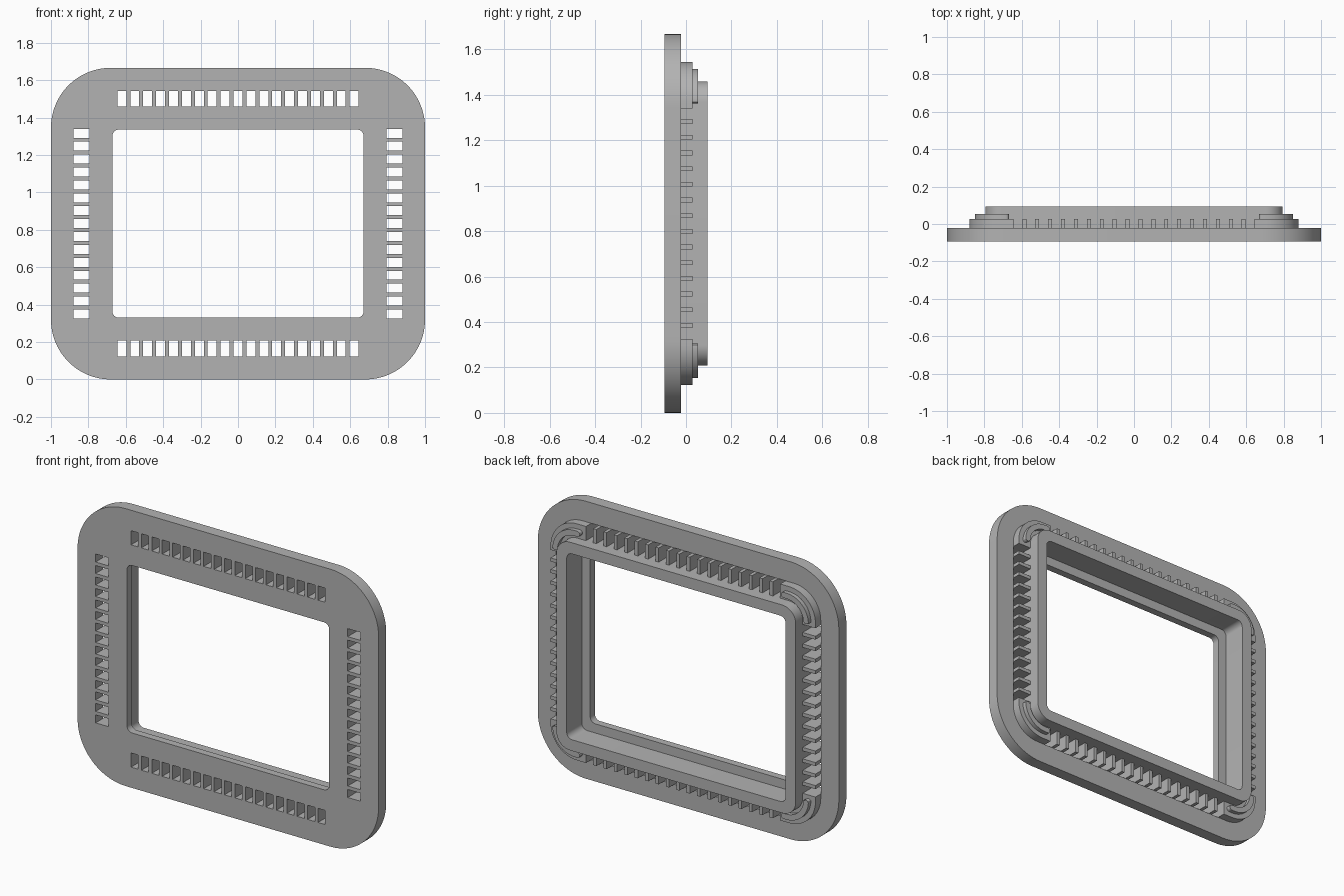
import bpy, bmesh, math
from mathutils import Vector

if "Cube" in bpy.data.objects:
    bpy.data.objects.remove(bpy.data.objects["Cube"], do_unlink=True)

MID = 0.833          # height of the frame's centre
BACK = -0.022        # rear face of the plate
FRONT = -0.094

grey = bpy.data.materials.new("plain_grey")
grey.use_nodes = True
colour = (0.45, 0.45, 0.45, 1)
grey.diffuse_color = colour
grey.node_tree.nodes["Principled BSDF"].inputs["Base Color"].default_value = colour


def rounded(hx, hz, r, steps=16):
    """Rounded rectangle outline centred on the origin."""
    pts = []
    for k, (sx, sz) in enumerate([(1, 1), (-1, 1), (-1, -1), (1, -1)]):
        for i in range(steps + 1):
            a = math.pi / 2 * (k + i / steps)
            pts.append((sx * (hx - r) + r * math.cos(a), sz * (hz - r) + r * math.sin(a)))
    return pts


def box(cx, cz, w, h):
    return [(cx + sx * w / 2, cz + sz * h / 2) for sx, sz in [(-1, -1), (1, -1), (1, 1), (-1, 1)]]


def extrude(name, outlines, y0, y1):
    """Fill outlines (inner ones become holes) and extrude from y0 to y1."""
    curve = bpy.data.curves.new(name, 'CURVE')
    curve.dimensions = '2D'
    curve.fill_mode = 'BOTH'
    curve.extrude = (y1 - y0) / 2
    for pts in outlines:
        spline = curve.splines.new('POLY')
        spline.points.add(len(pts) - 1)
        for p, (x, z) in zip(spline.points, pts):
            p.co = (x, z, 0, 1)
        spline.use_cyclic_u = True
    ob = bpy.data.objects.new(name, curve)
    bpy.context.collection.objects.link(ob)
    ob.location = (0, (y0 + y1) / 2, MID)
    ob.rotation_euler.x = math.pi / 2
    bpy.ops.object.select_all(action='DESELECT')
    ob.select_set(True)
    bpy.context.view_layer.objects.active = ob
    bpy.ops.object.convert(target='MESH')
    ob = bpy.context.object
    bpy.ops.object.transform_apply(location=True, rotation=True, scale=True)
    bm = bmesh.new()
    bm.from_mesh(ob.data)
    bmesh.ops.remove_doubles(bm, verts=bm.verts, dist=1e-5)
    bmesh.ops.recalc_face_normals(bm, faces=bm.faces)
    bm.to_mesh(ob.data)
    bm.free()
    ob.data.materials.clear()
    ob.data.materials.append(grey)
    bpy.ops.object.shade_smooth_by_angle(angle=math.radians(30))
    return ob


def corner_band(r0, r1, tail_x, tail_z, round_ends, sx, sz):
    """Quarter-ring outline with straight tails around one corner."""
    cx, cz = 0.705, 0.535
    n = 16
    arc = [math.pi / 2 * i / n for i in range(n + 1)]
    pts = [(cx + r1, cz - tail_z)]
    pts += [(cx + r1 * math.cos(a), cz + r1 * math.sin(a)) for a in arc]
    pts.append((cx - tail_x, cz + r1))
    mid, half = (r0 + r1) / 2, (r1 - r0) / 2
    caps = [math.pi * i / 8 for i in range(1, 8)] if round_ends else []
    pts += [(cx - tail_x - half * math.sin(a), cz + mid + half * math.cos(a)) for a in caps]
    pts.append((cx - tail_x, cz + r0))
    pts += [(cx + r0 * math.cos(a), cz + r0 * math.sin(a)) for a in reversed(arc)]
    pts.append((cx + r0, cz - tail_z))
    pts += [(cx + mid - half * math.cos(a), cz - tail_z - half * math.sin(a)) for a in caps]
    return [(sx * x, sz * z) for x, z in pts]


# Vent layout: slots along each side, fins between neighbouring slots
PITCH, SLOT, DEPTH = 0.069, 0.048, 0.085
OFF_X, OFF_Z = 0.8375, 0.6675


def vents(width, shift):
    cells = []
    for s in (-1, 1):
        cells += [box((i - 9 + shift) * PITCH, s * OFF_Z, width, DEPTH) for i in range(19 - int(2 * shift))]
        cells += [box(s * OFF_X, (i - 7 + shift) * PITCH, DEPTH, width) for i in range(15 - int(2 * shift))]
    return cells


# Front plate with window and vent slots
plate = extrude("front_plate", [rounded(1, MID, 0.32, 24), rounded(0.672, 0.503, 0.035, 8)]
                + vents(SLOT, 0), FRONT, BACK)

# Rebate behind the window lip
cutter = extrude("rebate_cutter", [rounded(0.727, 0.558, 0.035, 8)], -0.05, 0.05)
cutter.hide_render = True
cut = plate.modifiers.new("rebate", 'BOOLEAN')
cut.operation = 'DIFFERENCE'
cut.solver = 'EXACT'
cut.object = cutter
bpy.ops.object.select_all(action='DESELECT')
bpy.context.view_layer.objects.active = plate
plate.select_set(True)
bpy.ops.object.modifier_apply(modifier=cut.name)
bpy.data.objects.remove(cutter, do_unlink=True)
bpy.ops.object.shade_smooth_by_angle(angle=math.radians(30))

# Raised rim around the window
extrude("rear_rim", [rounded(0.795, 0.625, 0.09), rounded(0.727, 0.558, 0.035, 8)], BACK, 0.094)

# Fins between the vent slots, one half pitch along from them
extrude("vent_fins", vents(PITCH - SLOT, 0.5), BACK, 0.028)

# Stepped corner blocks with a curved rib on each
for sx, side in ((1, "left"), (-1, "right")):
    for sz, level in ((1, "upper"), (-1, "lower")):
        extrude(f"{level}_{side}_corner_block",
                [corner_band(0.085, 0.175, 0.06, 0.028, False, sx, sz)], BACK, 0.028)
        extrude(f"{level}_{side}_corner_rib",
                [corner_band(0.112, 0.145, 0.02, -0.01, True, sx, sz)], 0.028, 0.053)
